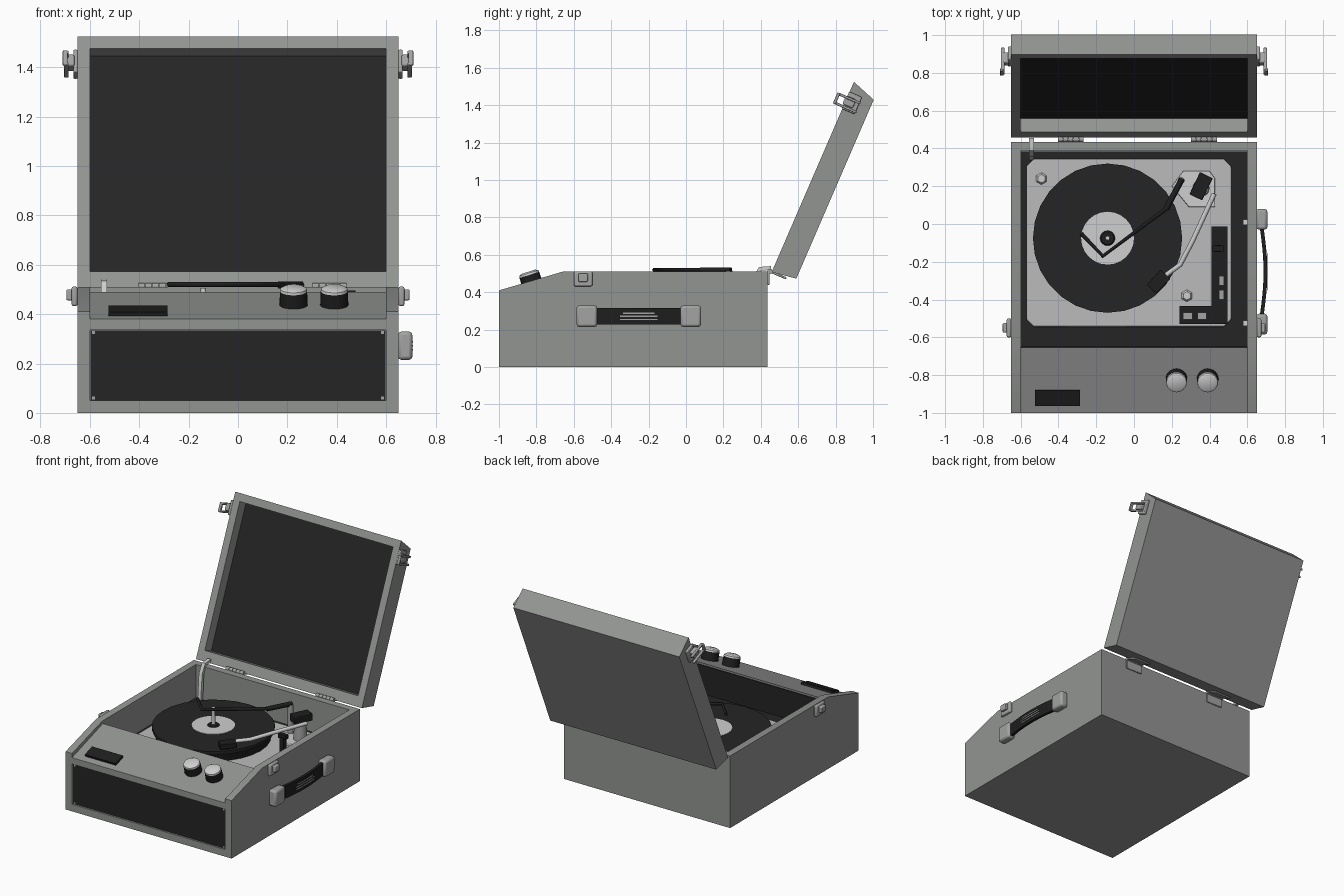
import bpy, bmesh, math
from mathutils import Vector, Matrix

if "Cube" in bpy.data.objects:
    bpy.data.objects.remove(bpy.data.objects["Cube"])

def mat(name, v):
    m = bpy.data.materials.new(name)
    m.diffuse_color = (v[0], v[1], v[2], 1)
    m.use_nodes = True
    m.node_tree.nodes["Principled BSDF"].inputs["Base Color"].default_value = m.diffuse_color
    return m

CASE = mat("case_grey", (0.29, 0.30, 0.29))
DARK = mat("dark_cloth", (0.018, 0.018, 0.018))
BLACK = mat("black_plastic", (0.013, 0.013, 0.013))
METAL = mat("hardware_metal", (0.36, 0.37, 0.36))
SILVER = mat("deck_silver", (0.50, 0.50, 0.50))
LIGHT = mat("light_silver", (0.62, 0.62, 0.62))

def finish(name, bm, m, bevel=0, smooth=True):
    bmesh.ops.recalc_face_normals(bm, faces=bm.faces)
    me = bpy.data.meshes.new(name)
    bm.to_mesh(me)
    bm.free()
    me.materials.append(m)
    ob = bpy.data.objects.new(name, me)
    bpy.context.collection.objects.link(ob)
    if bevel:
        b = ob.modifiers.new("bevel", 'BEVEL')
        b.width, b.segments = bevel, 2
    if smooth:
        bpy.ops.object.select_all(action='DESELECT')
        bpy.context.view_layer.objects.active = ob
        ob.select_set(True)
        bpy.ops.object.shade_smooth_by_angle(angle=math.radians(35))
    return ob

def prism(name, pts, a, b, m, axis='x', bevel=0):
    """Extrude a polygon: (y,z) along x, or (x,y) along z."""
    bm = bmesh.new()
    put = (lambda p, t: (t, p[0], p[1])) if axis == 'x' else (lambda p, t: (p[0], p[1], t))
    f = bm.faces.new([bm.verts.new(put(p, a)) for p in pts])
    g = bmesh.ops.extrude_face_region(bm, geom=[f])
    d = Vector(put((0, 0), b - a))
    bmesh.ops.translate(bm, vec=d, verts=[v for v in g["geom"] if isinstance(v, bmesh.types.BMVert)])
    return finish(name, bm, m, bevel)

def box(name, c, s, m, rot=None, bevel=0):
    bm = bmesh.new()
    bmesh.ops.create_cube(bm, size=1, matrix=Matrix.Diagonal((*s, 1)))
    M = Matrix.Translation(c)
    if rot:
        M = M @ Matrix.Rotation(rot[1], 4, rot[0])
    bmesh.ops.transform(bm, matrix=M, verts=bm.verts)
    return finish(name, bm, m, bevel)

def cyl(name, base, r1, r2, h, m, n=24, M=None):
    """Cylinder or cone frustum standing on base, optionally in frame M."""
    bm = bmesh.new()
    T = Matrix.Translation(Vector(base) + Vector((0, 0, h / 2)))
    bmesh.ops.create_cone(bm, cap_ends=True, segments=n, radius1=r1, radius2=r2, depth=h,
                          matrix=(M @ T) if M else T)
    return finish(name, bm, m)

def rod(name, pts, r, m):
    cu = bpy.data.curves.new(name, 'CURVE')
    cu.dimensions, cu.bevel_depth, cu.bevel_resolution, cu.use_fill_caps = '3D', r, 1, True
    s = cu.splines.new('POLY')
    s.points.add(len(pts) - 1)
    for q, p in zip(s.points, pts):
        q.co = (*p, 1)
    cu.materials.append(m)
    ob = bpy.data.objects.new(name, cu)
    bpy.context.collection.objects.link(ob)
    bpy.ops.object.select_all(action='DESELECT')
    bpy.context.view_layer.objects.active = ob
    ob.select_set(True)
    bpy.ops.object.convert(target='MESH')

# --- case: two sides and a middle section with well, sloped panel and grille recess
side = [(-1, 0), (.435, 0), (.435, .51), (-.66, .51), (-1, .41)]
mid = [(-1, 0), (.435, 0), (.435, .51), (.387, .51), (.387, .27), (-.655, .27), (-.655, .49),
       (-1, .38), (-1, .335), (-.985, .335), (-.985, .05), (-1, .05)]
for n, a, b in (("left", -.65, -.6), ("right", .6, .65)):
    prism("case_side_" + n, side, a, b, CASE)
prism("case_middle", mid, -.6, .6, CASE)
box("speaker_grille", (0, -.986, .1925), (1.195, .006, .283), DARK)
for x in (-.585, .585):
    for z in (.06, .325):
        box("grille_screw", (x, -.99, z), (.012, .006, .012), METAL)
box("well_floor", (0, -.135, .273), (1.198, 1.04, .008), DARK)
box("well_front_lining", (0, -.652, .375), (1.198, .008, .205), DARK)

# --- lid, described in its own tilted frame (u along lid, w through thickness)
ANG = math.atan2(.918, .397)
def L(u, w):
    return (.458 + u * .397 + w * .918, .508 + u * .918 - w * .397)
lid_side = [L(0, 0), L(1.108, 0), L(1.062, .135), L(.02, .135)]
lid_mid = [L(0, 0), L(.07, 0), L(.07, .084), L(1.055, .084), L(1.055, 0), L(1.108, 0), L(1.062, .135), L(.02, .135)]
for n, a, b in (("left", -.65, -.6), ("right", .6, .65)):
    prism("lid_side_" + n, lid_side, a, b, CASE)
prism("lid_shell", lid_mid, -.6, .6, CASE)
prism("lid_lining", [L(.07, .078), L(1.055, .078), L(1.055, .085), L(.07, .085)], -.6, .6, DARK)

# --- hinges
for x in (-.335, .37):
    box("hinge_back_plate", (x, .44, .475), (.13, .012, .07), METAL, bevel=.004)
    for i in range(5):
        bm = bmesh.new()
        bmesh.ops.create_cone(bm, cap_ends=True, segments=12, radius1=.014, radius2=.014, depth=.025,
                              matrix=Matrix.Translation((x - .056 + i * .028, .448, .512)) @ Matrix.Rotation(math.pi / 2, 4, 'Y'))
        finish("hinge_knuckle", bm, METAL)
    y, z = L(.0, .04)
    box("hinge_lid_plate", (x, y, z), (.13, .012, .09), METAL, ('X', ANG), .004)

# --- latches and handle
for s in (-1, 1):
    box("latch_base", (s * .662, -.55, .472), (.024, .1, .08), METAL, bevel=.008)
    box("latch_catch", (s * .68, -.55, .478), (.03, .05, .045), METAL, bevel=.006)
    y, z = L(1.0, .035)
    box("lid_latch_plate", (s * .658, y, z), (.018, .10, .075), METAL, ('X', ANG), .005)
    y, z = L(1.0, .02)
    box("lid_latch_lever", (s * .678, y, z), (.03, .05, .06), METAL, ('X', ANG), .006)
    y, z = L(.985, -.005)
    for d in (-.026, .026):
        yy, zz = L(.99 + d, .012)
        box("lid_latch_loop", (s * .695, yy, zz), (.018, .014, .13), METAL, ('X', ANG), .004)
    yy, zz = L(.99, -.05)
    box("lid_latch_claw", (s * .70, yy, zz), (.02, .064, .016), METAL, ('X', ANG), .004)

for y in (-.53, .025):
    box("handle_end", (.677, y, .272), (.058, .11, .115), METAL, bevel=.014)
outer, inner = [], []
for i in range(13):
    t = i / 12
    y = -.5 + t * .495
    bulge = .022 * math.sin(math.pi * t)
    outer.append((.684 + bulge, y))
    inner.append((.664 + bulge, y))
prism("handle_strap", outer + inner[::-1], .227, .316, BLACK, 'z')
for z, w in ((.255, .2), (.272, .2), (.288, .17)):
    box("handle_rib", (.7055, -.2525, z), (.005, w, .006), METAL)

# --- control panel: badge plate and two knobs on the slope
SL = math.atan2(.11, .345)
def panel(x, y):
    z = .38 + (y + 1) * .11 / .345
    return Matrix.Translation((x, y, z)) @ Matrix.Rotation(SL, 4, 'X')
p = panel(-.405, -.918) @ Vector((0, 0, .008))
box("badge_plate", p, (.24, .085, .018), BLACK, ('X', SL))
for x in (.225, .39):
    M = panel(x, -.82)
    cyl("knob_body", (0, 0, 0), .057, .055, .058, BLACK, 24, M)
    cyl("knob_cap", (0, 0, .058), .055, .053, .010, LIGHT, 24, M)
    cyl("knob_dome", (0, 0, .068), .053, .038, .008, LIGHT, 24, M)

# --- deck plate with cut corners, screws
c = .04
X0, X1, Y0, Y1 = -.57, .515, -.545, .345
prism("deck_plate", [(X0 + c, Y0), (X1 - c, Y0), (X1, Y0 + c), (X1, Y1 - c), (X1 - c, Y1), (X0 + c, Y1),
                     (X0, Y1 - c), (X0, Y0 + c)], .275, .295, SILVER, 'z', .006)
for x, y in ((-.49, .24), (.28, -.38)):
    cyl("deck_screw", (x, y, .295), .032, .022, .014, LIGHT, 6)

# --- platter, record, label, spindle
PX, PY = -.14, -.075
cyl("platter", (PX, PY, .297), .37, .38, .058, BLACK, 28)
cyl("record", (PX, PY, .355), .395, .395, .022, DARK, 28)
cyl("record_label", (PX, PY, .377), .14, .14, .004, LIGHT, 24)
cyl("spindle_ring", (PX, PY, .381), .04, .034, .008, BLACK, 16)
cyl("spindle", (PX, PY, .381), .013, .011, .125, LIGHT, 12)

# --- record steadying arm on its post
rod("steady_arm", [(-.28, -.05, .52), (-.165, -.17, .52), (.17, .08, .52), (.255, .24, .52)], .011, BLACK)
rod("steady_arm_sleeve", [(.17, .08, .518), (.255, .24, .518)], .016, BLACK)
cyl("steady_arm_post", (.25, .23, .29), .018, .018, .225, METAL, 12)

# --- tonearm with base, weight, tube and head
prism("tonearm_base", [(.2, .2), (.26, .28), (.40, .28), (.43, .24), (.43, .09), (.29, .09)], .29, .315, LIGHT, 'z', .004)
cyl("tonearm_pillar", (.355, .19, .31), .045, .04, .13, METAL, 16)
box("tonearm_weight", (.355, .2, .465), (.075, .13, .05), BLACK, ('Z', -.45), .004)
rod("tonearm_tube", [(.425, .16, .455), (.31, -.09, .445), (.245, -.215, .435), (.17, -.27, .425)], .013, LIGHT)
box("tonearm_head", (.13, -.305, .405), (.07, .11, .035), BLACK, ('Z', -.75), .003)
box("cartridge", (.125, -.31, .385), (.035, .05, .02), DARK, ('Z', -.75))

# --- L-shaped control strip, arm rest and switches
prism("control_strip", [(.24, -.53), (.495, -.53), (.495, -.012), (.41, -.012), (.41, -.435), (.24, -.435)],
      .29, .305, BLACK, 'z')
box("arm_rest", (.445, -.13, .385), (.03, .035, .18), BLACK)
box("arm_rest_top", (.445, -.13, .48), (.06, .03, .03), BLACK)
for x, y, w, h in ((.285, -.487, .05, .035), (.36, -.487, .05, .035), (.463, -.3, .025, .05), (.463, -.375, .025, .05)):
    box("switch_button", (x, y, .309), (w, h, .012), METAL)

# --- lid stay and inner catch plates
prism("lid_stay", [(.34, .29), (.365, .29), (.375, .46), (.4, .515), (.455, .52), (.455, .54), (.39, .535), (.355, .47)],
      -.555, -.53, LIGHT)
for y in (.01, -.525):
    box("inner_catch", (.59, y, .47), (.025, .03, .04), LIGHT)
